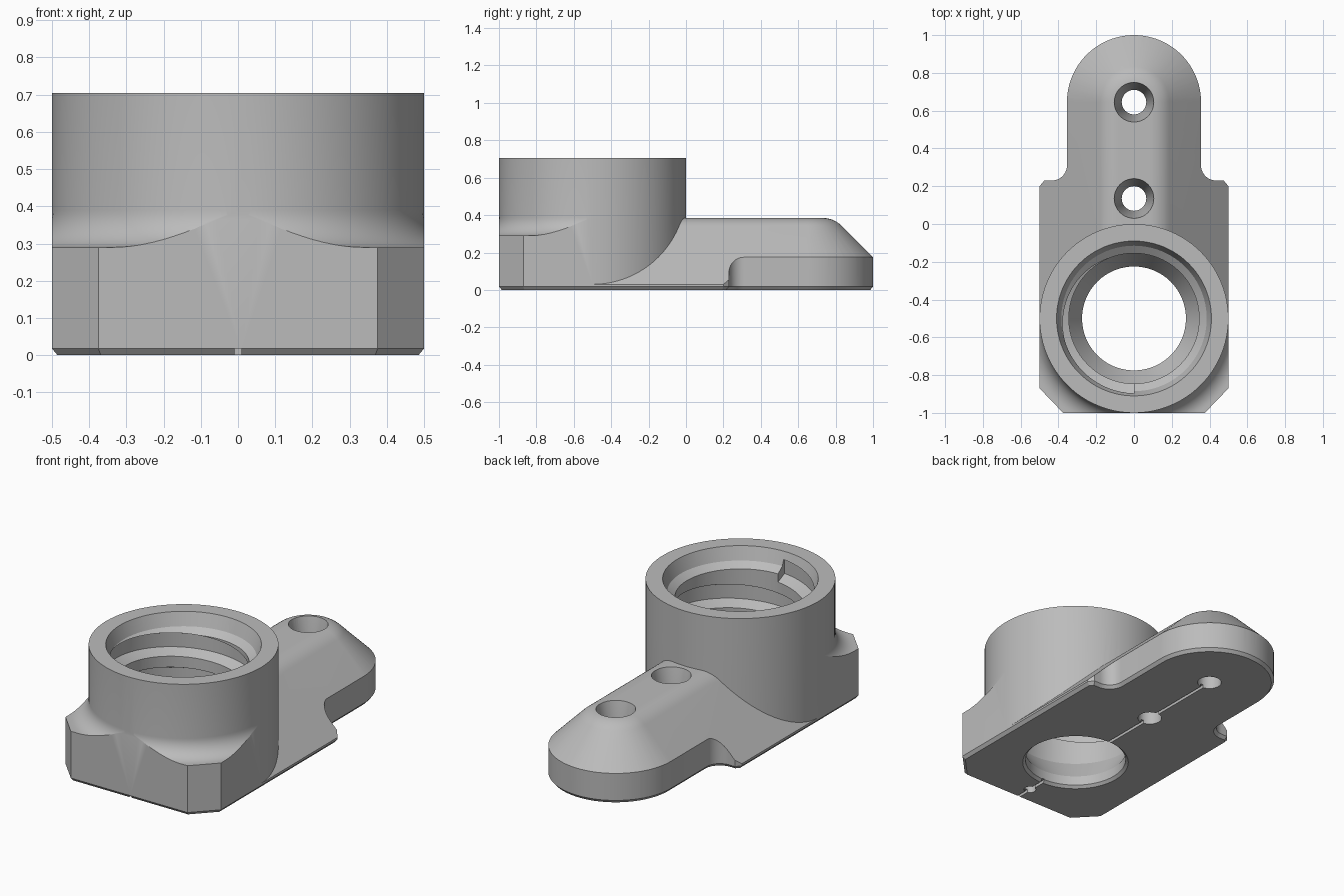
import bpy
import bmesh
from math import sin, cos, pi, radians, tan

if "Cube" in bpy.data.objects:
    bpy.data.objects.remove(bpy.data.objects["Cube"])

grey = bpy.data.materials.new("plain_grey")
grey.use_nodes = True
COLOUR = (0.5, 0.5, 0.5, 1)
grey.diffuse_color = COLOUR
grey.node_tree.nodes["Principled BSDF"].inputs["Base Color"].default_value = COLOUR

BORE_Y = -0.5      # axis of the threaded socket
TAIL_Y = 0.645     # centre of the rounded tail end


def arc(cx, cy, r, a0, a1, n):
    """Points on an arc, angles in degrees."""
    angles = [radians(a0 + (a1 - a0) * i / n) for i in range(n + 1)]
    return [(cx + r * cos(a), cy + r * sin(a)) for a in angles]


def to_object(bm, name):
    bmesh.ops.recalc_face_normals(bm, faces=bm.faces)
    mesh = bpy.data.meshes.new(name)
    bm.to_mesh(mesh)
    bm.free()
    mesh.materials.append(grey)
    obj = bpy.data.objects.new(name, mesh)
    bpy.context.collection.objects.link(obj)
    return obj


def sweep(name, profile, frames, closed=False):
    """Carry a closed (radius, z) profile through (centre y, angle, lift) frames."""
    bm = bmesh.new()
    rings = [[bm.verts.new((r * cos(a), y + r * sin(a), z + dz)) for r, z in profile]
             for y, a, dz in frames]
    n, count = len(profile), len(rings)
    for i in range(count if closed else count - 1):
        a, b = rings[i], rings[(i + 1) % count]
        for j in range(n):
            k = (j + 1) % n
            if profile[j][0] or profile[k][0]:
                bm.faces.new((a[j], a[k], b[k], b[j]))
    if not closed:
        bm.faces.new(rings[0])
        bm.faces.new(rings[-1])
    bmesh.ops.remove_doubles(bm, verts=bm.verts, dist=1e-5)
    return to_object(bm, name)


def lathe(name, profile, y, n=96):
    return sweep(name, profile, [(y, 2 * pi * i / n, 0) for i in range(n)], True)


def combine(target, tool, operation):
    mod = target.modifiers.new("combine", "BOOLEAN")
    mod.object, mod.operation, mod.solver = tool, operation, "EXACT"
    bpy.context.view_layer.objects.active = target
    bpy.ops.object.modifier_apply(modifier=mod.name)
    bpy.data.objects.remove(tool)


# Foot: the plan outline as a prism with a chamfered underside
half = [(0.375, -1), (0.5, -0.87), (0.5, 0.2), (0.475, 0.23)]
half += arc(0.435, 0.31, 0.08, -90, -180, 10)
half += arc(0, TAIL_Y, 0.355, 0, 90, 24)
outline = half + [(-x, y) for x, y in reversed(half[:-1])]
bm = bmesh.new()
bottom = bm.faces.new([bm.verts.new((x, y, 0.018)) for x, y in outline])
top = bmesh.ops.extrude_face_region(bm, geom=[bottom], use_keep_orig=True)["geom"]
bmesh.ops.translate(bm, vec=(0, 0, 0.8),
                    verts=[v for v in top if isinstance(v, bmesh.types.BMVert)])
bmesh.ops.recalc_face_normals(bm, faces=bm.faces)
bottom = min(bm.faces, key=lambda f: f.calc_center_median().z)
bmesh.ops.inset_region(bm, faces=[bottom], thickness=0.015, use_even_offset=True)
for v in bottom.verts:
    v.co.z = 0
body = to_object(bm, "mount_body")

# Upper envelope: socket cylinder
envelope = lathe("socket_envelope", [(0, -0.2), (0.5, -0.2), (0.5, 0.705), (0, 0.705)], BORE_Y)

# Front corners with a concave fillet running up to the socket
flange = [(0.3, -0.3), (0.9, -0.3), (0.9, 0.29)] + arc(0.6, 0.39, 0.1, 270, 180, 12)
flange += [(0.3, 0.39)]
combine(envelope, sweep("front_flange", flange,
                        [(BORE_Y, pi + pi * i / 48, 0) for i in range(49)]), "UNION")

# Tail ridge: sloped sides, rounded shoulders and a conical end
shoulder = 0.06
bend = shoulder / tan(radians(22.5))
ridge = [(0, -0.4), (0.8, -0.4), (0.8, -0.27)]
ridge += arc(0.145 - shoulder, 0.385 - bend, bend, 45, 90, 8) + [(0, 0.385)]
path = [(-0.6, 0, 0)] + [(TAIL_Y, pi * i / 48, 0) for i in range(49)] + [(-0.6, pi, 0)]
combine(envelope, sweep("tail_ridge", ridge, path), "UNION")
combine(body, envelope, "INTERSECT")

# Socket bore with a flared mouth and a tapered seat
bore = [(0, -0.1), (0.29, -0.1), (0.29, 0), (0.275, 0.015), (0.275, 0.07), (0.345, 0.19),
        (0.345, 0.6), (0.385, 0.63), (0.41, 0.705), (0.41, 0.8), (0, 0.8)]
combine(body, lathe("bore_cutter", bore, BORE_Y), "DIFFERENCE")

# Helical thread groove
groove = [(0.33, -0.075), (0.405, -0.04), (0.405, 0.04), (0.33, 0.075)]
turns, steps, pitch = 1.75, 72, 0.2
helix = [(BORE_Y, 2 * pi * i / steps, 0.27 + pitch * i / steps)
         for i in range(int(turns * steps) + 1)]
combine(body, sweep("thread_cutter", groove, helix), "DIFFERENCE")

# Tapered screw holes in the tail
screw = [(0, -0.1), (0.065, -0.1), (0.065, 0.185), (0.105, 0.385), (0.105, 0.5), (0, 0.5)]
for y in (0.135, TAIL_Y):
    combine(body, lathe("screw_cutter", screw, y, 48), "DIFFERENCE")

# Small blind hole and centre line groove underneath
pin = [(0, -0.1), (0.033, -0.1), (0.033, 0.1), (0, 0.1)]
combine(body, lathe("pin_cutter", pin, -0.89, 32), "DIFFERENCE")
bpy.ops.mesh.primitive_cube_add(size=1, location=(0, (TAIL_Y - 1.1) / 2, -0.016))
slot = bpy.context.object
slot.scale = (0.018, TAIL_Y + 1.1, 0.068)
bpy.ops.object.transform_apply(location=False, rotation=False, scale=True)
combine(body, slot, "DIFFERENCE")

# Smooth curved faces, keep edges crisp
bpy.ops.object.select_all(action="DESELECT")
body.select_set(True)
bpy.context.view_layer.objects.active = body
bpy.ops.object.shade_smooth_by_angle(angle=radians(25))
